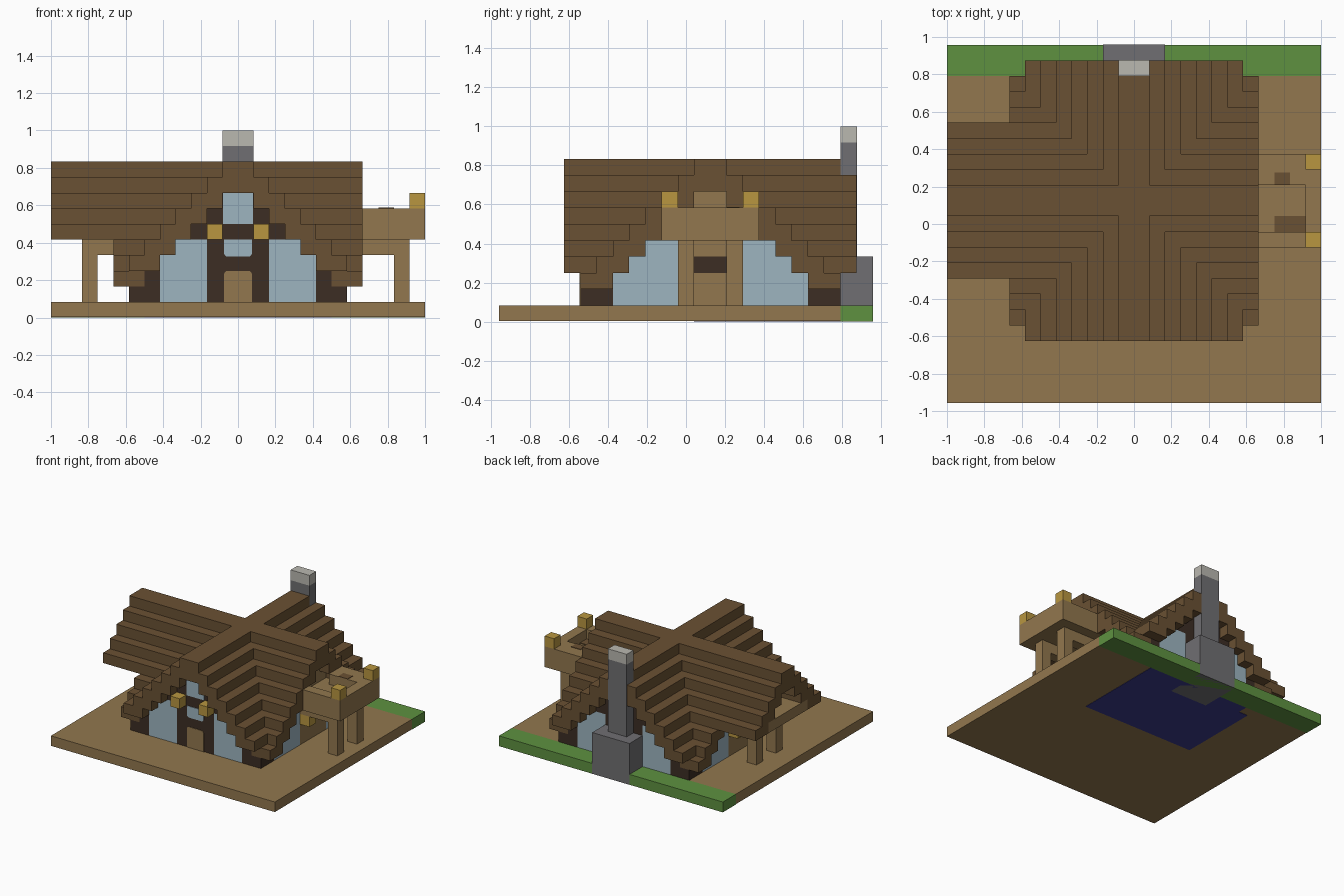
import bpy, bmesh
from mathutils import Vector

if "Cube" in bpy.data.objects:
    bpy.data.objects.remove(bpy.data.objects["Cube"])

U = 1 / 12          # one block
SHIFT = 1.5         # ridge crossing sits behind the centre


def material(name, r, g, b):
    rgba = [((c / 255 + 0.055) / 1.055) ** 2.4 for c in (r, g, b)] + [1]
    m = bpy.data.materials.new(name)
    m.use_nodes = True
    m.diffuse_color = rgba
    m.node_tree.nodes["Principled BSDF"].inputs["Base Color"].default_value = rgba
    return m


TAN = material("tan_wood", 146, 119, 78)
ROOF = material("roof_brown", 106, 81, 51)
DARK = material("dark_wood", 60, 45, 36)
GLASS = material("pale_glass", 157, 181, 192)
GOLD = material("lamp_gold", 184, 150, 64)
STONE = material("grey_stone", 112, 111, 114)
CAP = material("light_stone", 186, 184, 176)
GRASS = material("grass_green", 94, 145, 64)
NAVY = material("navy_carpet", 58, 58, 140)


def add_box(bm, x, y, z):
    """One box from (low, high) pairs in blocks."""
    verts = bmesh.ops.create_cube(bm, size=1)["verts"]
    for v in verts:
        v.co = Vector([sum(p) / 2 + c * (p[1] - p[0])
                       for c, p in zip(v.co, (x, y, z))])
        v.co.y += SHIFT
        v.co *= U
    return verts


def part(name, mat, boxes, round_top=None):
    bm = bmesh.new()
    for b in boxes:
        verts = add_box(bm, *b)
        if round_top is not None:      # round the two upper or lower corners
            edge_z = b[2][1 if round_top else 0] * U
            along = 1 if b[1][1] - b[1][0] < b[0][1] - b[0][0] else 0
            edges = [e for e in {e for v in verts for e in v.link_edges}
                     if all(abs(v.co.z - edge_z) < 1e-5 for v in e.verts)
                     and abs(e.verts[0].co[along] - e.verts[1].co[along]) > 1e-5]
            bmesh.ops.bevel(bm, geom=edges, offset=U / 4, segments=3,
                            profile=0.5, affect='EDGES')
    me = bpy.data.meshes.new(name)
    bm.to_mesh(me)
    bm.free()
    me.materials.append(mat)
    ob = bpy.data.objects.new(name, me)
    bpy.context.collection.objects.link(ob)
    return ob


def span(a, b, sign):
    return (a, b) if sign > 0 else (-b, -a)


SIDES = (1, -1)
PAIR = [span(1, 2, s) for s in SIDES]      # the two strips beside a doorway

# Ground slab
part("ground", TAN, [((-12, 12), (-13, 8), (0.03, 1))])
part("grass_strip", GRASS, [((-12, 12), (8, 10), (0, 1))])

# Patches under the slab
part("carpet", NAVY, [((-5, 6), (-1, 8), (0, 0.06))])
part("carpet_end", NAVY, [((-6, -5), (-1, 7), (0, 0.06))])
part("hearth_base", STONE, [((-2, 2), (6, 8), (-0, 0.09))])

# Crossed stepped roof: each course is an L in every quadrant
courses = []
for k in range(8):
    inner, outer, z = max(0, k - 1), k + 1, (9 - k, 10 - k)
    for sx in SIDES:
        x_end = 12 if sx < 0 and k < 5 else 8
        y_end = 9 if k < 7 else 8
        for sy in SIDES:
            courses.append((span(inner, outer, sx), span(inner, y_end, sy), z))
            courses.append((span(inner, x_end, sx), span(inner, outer, sy), z))
part("stepped_roof", ROOF, courses)

# Gable walls: per column from the middle outwards, (material, bottom, top)
END_WALL = [
    [(DARK, 1, 8)], [(DARK, 1, 7)], [(GLASS, 1, 5), (DARK, 5, 6)],
    [(GLASS, 1, 5)], [(GLASS, 1, 4)], [(DARK, 1, 3)], [(DARK, 1, 2)],
]
SIDE_WALL = [
    [(TAN, 1, 3), (DARK, 3, 4), (TAN, 4, 8)], [(TAN, 1, 7)],
    [(GLASS, 1, 5), (TAN, 5, 6)], [(GLASS, 1, 5)], [(GLASS, 1, 4)],
    [(GLASS, 1, 3)], [(DARK, 1, 2)], [(DARK, 1, 2)],
]


def gable(name, columns, depth, along_x):
    groups = {}
    for j, column in enumerate(columns):
        for mat, low, high in column:
            for s in SIDES:
                w = span(j, j + 1, s)
                box = (w, depth, (low, high)) if along_x else (depth, w, (low, high))
                groups.setdefault(mat, []).append(box)
    for mat, boxes in groups.items():
        part(name + "_" + mat.name, mat, boxes)


gable("front_wall", END_WALL, (-8, -7), True)
gable("back_wall", END_WALL, (7, 8), True)
gable("left_wall", SIDE_WALL, (6, 7), False)
gable("right_wall", SIDE_WALL, (-7, -6), False)

# Front door and windows
FACE = (-8.05, -7.9)
part("front_door", TAN, [((-0.9, 0.9), FACE, (1, 3))], round_top=True)
part("lower_window", GLASS, [((-0.9, 0.9), FACE, (3.9, 5))], round_top=False)
part("gable_window", GLASS, [((-0.95, 0.95), FACE, (6, 8))])
part("front_lamps", GOLD, [(w, (-9, -8), (5, 6)) for w in PAIR])

# Posts, beams and lamps carrying the two side wings
for name, post, beam, lamp in (
        ("left", (10, 11), (7, 11), (7, 8)),
        ("right", (-10, -9), (-10, -7), (-8, -7))):
    part(name + "_posts", TAN, [(post, w, (1, 4)) for w in PAIR])
    part(name + "_beams", TAN, [(beam, w, (4, 5)) for w in PAIR])
    part(name + "_door_lamps", GOLD, [(lamp, w, (3, 4)) for w in PAIR])
part("right_loft_floor", TAN, [((-12, -7), (-3, 3), (5, 6))])

# Balcony
RAIL = (6, 7)
part("balcony_floor", TAN, [((7, 12), (-3, 3), (5, 6))])
part("balcony_rail", TAN, [((11, 12), (-3, 3), RAIL)]
     + [((8, 11), span(2, 3, s), RAIL) for s in SIDES])
part("balcony_bench", TAN, [((8, 11), PAIR[0], RAIL)])
part("bench_cushion", ROOF, [((9, 10), (1, 1.8), (7, 7.05))])
part("balcony_mat", ROOF, [((9, 11), PAIR[1], (6, 6.08))])
part("balcony_lamps", GOLD, [((11, 12), span(2, 3, s), (7, 8)) for s in SIDES])

# Chimney
part("chimney_base", STONE, [((-2, 2), (8, 10.01), (0, 4))])
part("chimney_stack", STONE, [((-1.01, 1.01), (8, 9.02), (4, 11))])
part("chimney_cap", CAP, [((-1.01, 1.01), (8, 9.02), (11, 12))])
